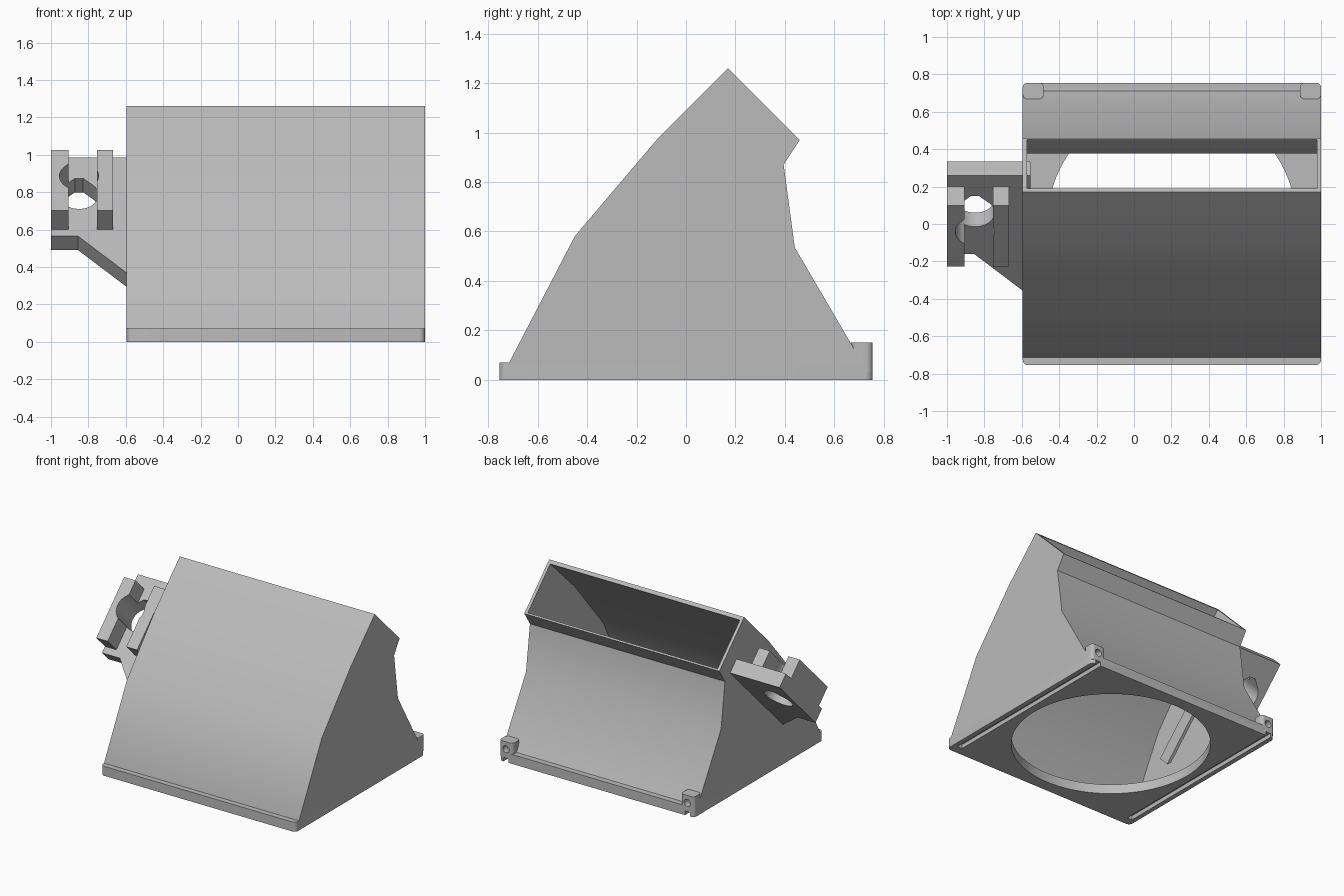
import bpy, bmesh, math
from mathutils import Matrix, Vector

if "Cube" in bpy.data.objects:
    bpy.data.objects.remove(bpy.data.objects["Cube"])

grey = bpy.data.materials.new("light_grey")
grey.diffuse_color = (0.5, 0.5, 0.5, 1)
grey.use_nodes = True
grey.node_tree.nodes["Principled BSDF"].inputs["Base Color"].default_value = grey.diffuse_color

X0, X1 = -0.595, 1.0            # duct sides
XC = (X0 + X1) / 2
S = math.sqrt(0.5)

# Frames: columns are the prism's two profile axes, its depth axis, and origin
SIDE = Matrix(((0, 0, 1, 0), (1, 0, 0, 0), (0, 1, 0, 0), (0, 0, 0, 1)))
FLAT = Matrix.Identity(4)
BACK = Matrix(((-1, 0, 0, 0), (0, 0, 1, 0), (0, 1, 0, 0), (0, 0, 0, 1)))
TILT = Matrix(((1, 0, 0, 0), (0, S, -S, 0.06), (0, S, S, 0.785), (0, 0, 0, 1)))


def prism(name, pts, d0, d1, frame):
    """Extrude a 2D outline between two depths in the given frame."""
    bm = bmesh.new()
    lo = [bm.verts.new(frame @ Vector((u, v, d0))) for u, v in pts]
    hi = [bm.verts.new(frame @ Vector((u, v, d1))) for u, v in pts]
    bm.faces.new(lo)
    bm.faces.new(hi)
    n = len(pts)
    for i in range(n):
        j = (i + 1) % n
        bm.faces.new((lo[i], lo[j], hi[j], hi[i]))
    bmesh.ops.recalc_face_normals(bm, faces=bm.faces)
    me = bpy.data.meshes.new(name)
    bm.to_mesh(me)
    bm.free()
    me.materials.append(grey)
    ob = bpy.data.objects.new(name, me)
    bpy.context.collection.objects.link(ob)
    return ob


def rect(x0, x1, y0, y1):
    return [(x0, y0), (x1, y0), (x1, y1), (x0, y1)]


def round_rect(x0, x1, y0, y1, r, n=6):
    pts = []
    for k, (cx, cy) in enumerate(rect(x0 + r, x1 - r, y0 + r, y1 - r)):
        for i in range(n + 1):
            a = math.pi * (1 + k / 2 + i / n / 2)
            pts.append((cx + r * math.cos(a), cy + r * math.sin(a)))
    return pts


def circle(cx, cy, r, n):
    return [(cx + r * math.cos(2 * math.pi * i / n),
             cy + r * math.sin(2 * math.pi * i / n)) for i in range(n)]


def cut(ob, *cutters):
    """Subtract the cutters, keep the result and drop the helpers."""
    for c in cutters:
        c.hide_render = True
        m = ob.modifiers.new("cut", 'BOOLEAN')
        m.operation, m.solver, m.object = 'DIFFERENCE', 'EXACT', c
    dg = bpy.context.evaluated_depsgraph_get()
    me = bpy.data.meshes.new_from_object(ob.evaluated_get(dg))
    ob.modifiers.clear()
    ob.data = me
    for c in cutters:
        bpy.data.objects.remove(c)


# Duct shell: outer side profile minus inner profile, open at mouth and bottom
outer = [(-0.715, 0.06), (-0.715, 0.07), (-0.45, 0.58), (-0.115, 0.975), (0.17, 1.26),
         (0.46, 0.97), (0.395, 0.87), (0.44, 0.535), (0.712, 0.07), (0.712, 0.06)]
inner = [(-0.70, 0.0), (-0.69, 0.07), (-0.43, 0.567), (-0.10, 0.96), (0.19, 1.24),
         (0.29, 1.34), (0.55, 1.08), (0.447, 0.975), (0.378, 0.872), (0.42, 0.53),
         (0.69, 0.07), (0.70, 0.0)]
duct = prism("duct_shell", outer, X0, X1, SIDE)
cut(duct, prism("duct_hollow", inner, X0 + 0.022, X1 - 0.022, SIDE))

# Base flange with round inlet and two slots underneath
base = prism("base_flange", round_rect(X0, X1, -0.755, 0.755, 0.03), 0, 0.07, FLAT)
cut(base, prism("inlet_cutter", circle(XC, 0, 0.667, 96), -0.1, 0.2, FLAT),
    *[prism("slot_cutter", rect(x - 0.02, x + 0.02, -0.69, 0.8), -0.1, 0.03, FLAT)
      for x in (X0 + 0.055, X1 - 0.055)])

# Rear corner lugs with screw holes
lugs = []
for side, a in (("left", X0), ("right", X1 - 0.112)):
    lug = prism(side + "_lug", round_rect(a, a + 0.112, 0.668, 0.755, 0.025), 0.03, 0.15, FLAT)
    cut(lug, prism("screw_cutter", circle(-(a + 0.056), 0.095, 0.026, 24), 0.6, 0.8, BACK))
    lugs.append(lug)

# Tilted side bracket: plate and two clamp bars sharing a flat-topped teardrop bore
R = 0.105


def bore():
    pts = [(-0.85 + R * math.cos(t), R * math.sin(t))
           for t in (math.radians(135 + 270 * i / 36) for i in range(37))]
    pts += [(-0.85 + 0.214 * R, 1.2 * R), (-0.85 - 0.214 * R, 1.2 * R)]
    return prism("bore_cutter", pts, -0.3, 0.3, TILT)


plate = prism("bracket_plate", [(-1, 0.283), (-1, -0.311), (-0.855, -0.311),
                                (-0.553, -0.634), (-0.553, 0.283)], -0.106, 0, TILT)
bars = [prism(n + "_clamp_bar", rect(a, b, -0.262, 0.198), -0.003, 0.1435, TILT)
        for n, a, b in (("outer", -1, -0.907), ("inner", -0.755, -0.667))]
for ob in [plate] + bars:
    cut(ob, bore())

# Smooth the curved walls, keep real edges sharp
for ob in [duct, base, plate] + lugs + bars:
    bpy.ops.object.select_all(action='DESELECT')
    ob.select_set(True)
    bpy.context.view_layer.objects.active = ob
    bpy.ops.object.shade_smooth_by_angle(angle=math.radians(30))
